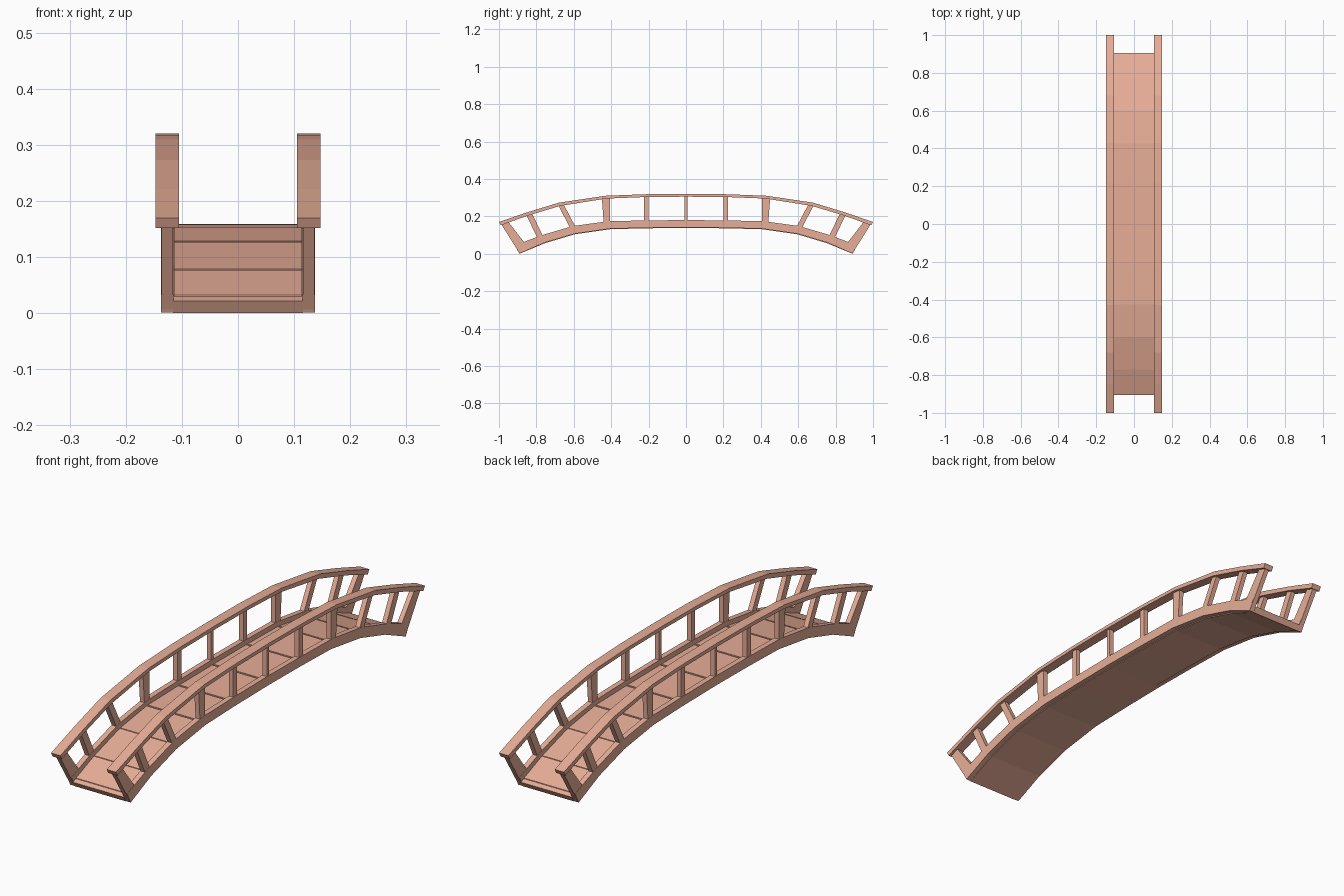
import bpy, bmesh

if "Cube" in bpy.data.objects:
    bpy.data.objects.remove(bpy.data.objects["Cube"])

mat = bpy.data.materials.new("terracotta_wood")
mat.diffuse_color = (0.80, 0.42, 0.31, 1)
mat.use_nodes = True
mat.node_tree.nodes["Principled BSDF"].inputs["Base Color"].default_value = mat.diffuse_color


def strip(name, top, bottom, x0, x1):
    """Solid running along y: matching top/bottom (y, z) lines, extruded from x0 to x1."""
    bm = bmesh.new()
    rings = []
    for (ty, tz), (by, bz) in zip(top, bottom):
        rings.append([bm.verts.new(p) for p in
                      ((x0, by, bz), (x1, by, bz), (x1, ty, tz), (x0, ty, tz))])
    for a, b in zip(rings, rings[1:]):
        for i in range(4):
            j = (i + 1) % 4
            bm.faces.new((a[i], a[j], b[j], b[i]))
    bm.faces.new(rings[0])
    bm.faces.new(rings[-1])
    bmesh.ops.recalc_face_normals(bm, faces=bm.faces)
    me = bpy.data.meshes.new(name)
    bm.to_mesh(me)
    bm.free()
    me.materials.append(mat)
    ob = bpy.data.objects.new(name, me)
    bpy.context.collection.objects.link(ob)
    return ob


def full(half):
    """Mirror a half line (end to centre) to the other end of the bridge."""
    return half + [(-y, z) for y, z in reversed(half[:-1])]


def flip(line):
    return [(-y, z) for y, z in line]


# arch lines, from the -y end to the middle
beam_top = full([(-0.913, 0.045), (-0.775, 0.098), (-0.605, 0.148), (-0.415, 0.174), (-0.21, 0.178), (0, 0.18)])
beam_bot = full([(-0.89, 0.001), (-0.755, 0.06), (-0.595, 0.107), (-0.405, 0.134), (-0.205, 0.139), (0, 0.141)])
rail_top = full([(-1.0, 0.17), (-0.85, 0.221), (-0.68, 0.273), (-0.43, 0.31), (-0.22, 0.318), (0, 0.32)])
rail_bot = full([(-0.99, 0.152), (-0.845, 0.204), (-0.672, 0.256), (-0.425, 0.295), (-0.22, 0.303), (0, 0.305)])
deck_top = full([(-0.904, 0.022), (-0.77, 0.075), (-0.602, 0.125), (-0.425, 0.151), (-0.22, 0.155), (0, 0.156)])
deck_bot = full([(-0.89, 0.0), (-0.755, 0.056), (-0.595, 0.104), (-0.405, 0.131), (-0.205, 0.136), (0, 0.138)])

# posts: foot pair then head pair of (y, z)
posts = [
    (((-0.89, 0.002), (-0.866, 0.062)), ((-0.988, 0.158), (-0.951, 0.172))),
    (((-0.795, 0.085), (-0.765, 0.095)), ((-0.855, 0.21), (-0.825, 0.219))),
    (((-0.62, 0.138), (-0.592, 0.145)), ((-0.683, 0.26), (-0.655, 0.266))),
    (((-0.44, 0.165), (-0.407, 0.17)), ((-0.45, 0.298), (-0.407, 0.304))),
    (((-0.225, 0.17), (-0.2, 0.17)), ((-0.225, 0.309), (-0.2, 0.309))),
]
centre_post = (((-0.008, 0.17), (0.008, 0.17)), ((-0.008, 0.31), (0.008, 0.31)))

# deck base
strip("deck", deck_top, deck_bot, -0.116, 0.116)

# deck boards, laid on the base with narrow joints
for n, (a, b) in enumerate(zip(deck_top, deck_top[1:])):
    t0, t1 = (0.14, 0.98) if n == 0 else (0.02, 0.86) if n == len(deck_top) - 2 else (0.02, 0.98)
    ends = [(a[0] + (b[0] - a[0]) * t, a[1] + (b[1] - a[1]) * t) for t in (t0, t1)]
    strip("deck_board", [(y, z + 0.003) for y, z in ends],
          [(y, z - 0.004) for y, z in ends], -0.114, 0.114)

# beams, handrails and posts on both sides
for side, s in (("left", -1), ("right", 1)):
    strip("side_beam_" + side, beam_top, beam_bot, s * 0.115, s * 0.137)
    strip("handrail_" + side, rail_top, rail_bot, s * 0.105, s * 0.147)
    for foot, head in posts:
        strip("post_" + side, head, foot, s * 0.116, s * 0.136)
        strip("post_" + side, flip(head), flip(foot), s * 0.116, s * 0.136)
    strip("centre_post_" + side, centre_post[1], centre_post[0], s * 0.116, s * 0.136)
